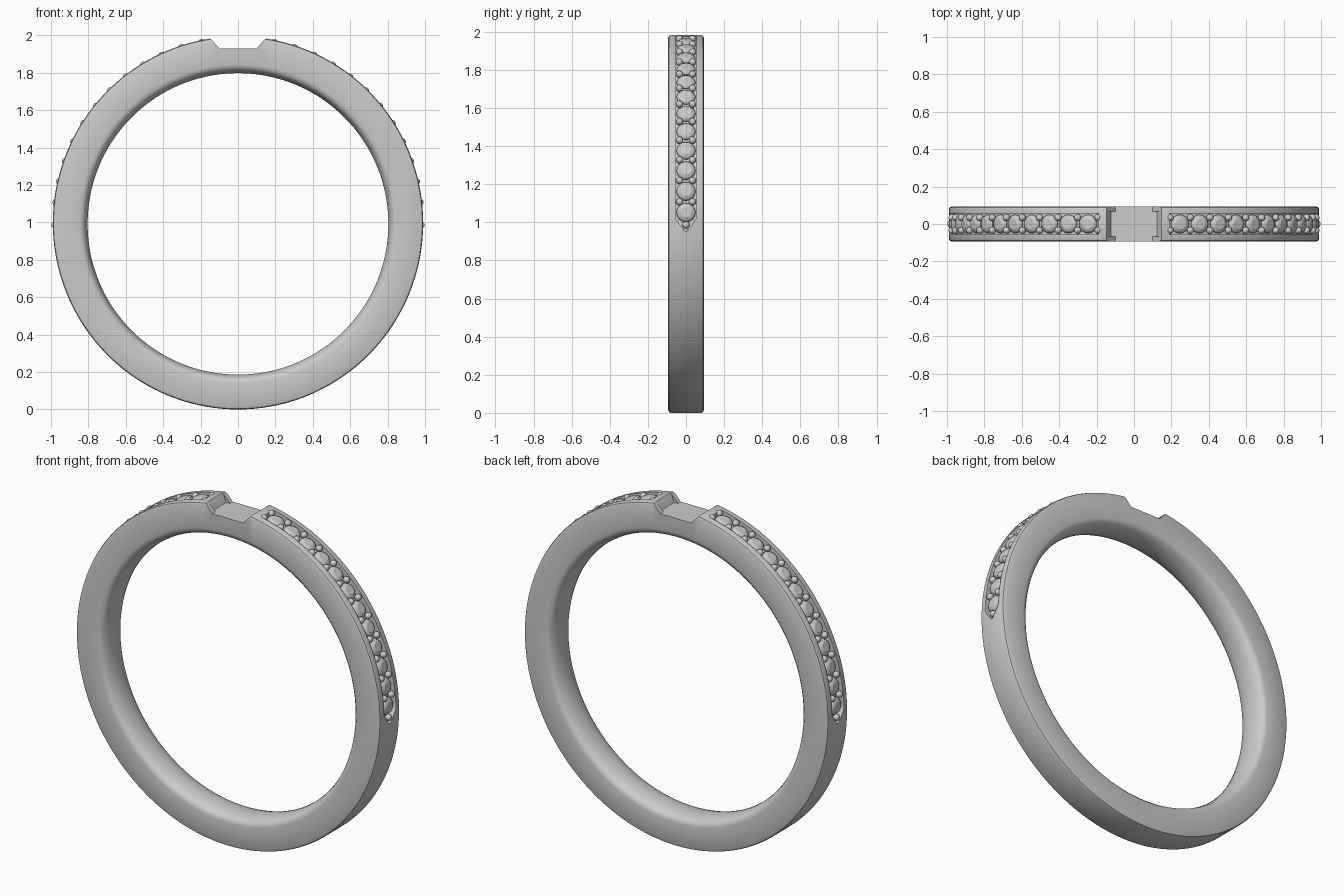
import bpy, bmesh
from math import cos, sin, pi, radians
from mathutils import Matrix, Vector

if "Cube" in bpy.data.objects:
    bpy.data.objects.remove(bpy.data.objects["Cube"])


def pos(a, d, y=0.0):
    """Point at angle a, offset d from the outer surface of the band."""
    return Vector(((0.99 + d) * cos(a), y,
                   0.997 + 0.027 * d + (0.997 + 1.027 * d) * sin(a)))


def finish(name, bm, angle=None):
    bmesh.ops.recalc_face_normals(bm, faces=bm.faces)
    me = bpy.data.meshes.new(name)
    bm.to_mesh(me)
    bm.free()
    ob = bpy.data.objects.new(name, me)
    bpy.context.collection.objects.link(ob)
    if angle:
        smooth(ob, angle)
    return ob


def smooth(ob, angle):
    bpy.ops.object.select_all(action='DESELECT')
    ob.select_set(True)
    bpy.context.view_layer.objects.active = ob
    bpy.ops.object.shade_smooth_by_angle(angle=radians(angle))


def loft(bm, rings, closed):
    """Skin closed cross-sections; cap the ends unless the loop is closed."""
    vs = [[bm.verts.new(p) for p in r] for r in rings]
    n, m = len(vs), len(vs[0])
    for i in range(n if closed else n - 1):
        a, b = vs[i], vs[(i + 1) % n]
        for j in range(m):
            k = (j + 1) % m
            bm.faces.new((a[j], a[k], b[k], b[j]))
    if not closed:
        bm.faces.new(vs[0])
        bm.faces.new(vs[-1])


def cut(target, cutter):
    cutter.hide_render = True
    mod = target.modifiers.new("cut", 'BOOLEAN')
    mod.operation = 'DIFFERENCE'
    mod.solver = 'EXACT'
    mod.object = cutter
    bpy.context.view_layer.objects.active = target
    bpy.ops.object.modifier_apply(modifier=mod.name)
    bpy.data.objects.remove(cutter)


# Band: comfort-fit cross-section swept round the finger
half = [(0, .079), (-.004, .089), (-.015, .094), (-.14, .094), (-.157, .09),
        (-.171, .076), (-.181, .046), (-.186, .018)]
profile = half + [(d, -y) for d, y in reversed(half)]
bm = bmesh.new()
N = 144
loft(bm, [[pos(2 * pi * i / N, d, y) for d, y in profile] for i in range(N)], True)
band = finish("band", bm)

# Top seat notch: full-width sloped cut plus a steeper central recess
for base, top, w in ((.10, .148, .2), (.122, .146, .066)):
    outline = [(-base, 1.931), (base, 1.931), (top, 1.984), (top + .03, 2.1),
               (-top - .03, 2.1), (-top, 1.984)]
    bm = bmesh.new()
    loft(bm, [[(x, y, z) for x, z in outline] for y in (-w, w)], False)
    cut(band, finish("notch_cutter", bm))

# Stone channels: square upper end, pointed lower end
for side in (1, -1):
    rings = []
    for i in range(41):
        e = -2.6 + i * (78.9 + 2.6) / 40
        w = min(.055, .004 + .051 * (e + 2.6) / 3.6)
        a = radians(e) if side == 1 else pi - radians(e)
        rings.append([pos(a, d, y) for d, y in
                      ((-.035, -w), (-.035, w), (.03, w), (.03, -w))])
    bm = bmesh.new()
    loft(bm, rings, False)
    cut(band, finish("channel_cutter", bm))
smooth(band, 35)


def frame(e, side, d, y=0.0):
    """Placement matrix with local z pointing outward from the band."""
    a = radians(e) if side == 1 else pi - radians(e)
    return Matrix.Translation(pos(a, d, y)) @ Matrix.Rotation(pi / 2 - a, 4, 'Y')


# Round stones (faceted) and the small bead prongs between them
STEP, FIRST, COUNT = 6.56, 3.2, 12
stones, beads = bmesh.new(), bmesh.new()
gem = [(.002, -.064, 0), (.05, -.024, 0), (.05, -.02, 0), (.042, -.009, .5), (.027, -.001, 0)]


def add_bead(e, side, y, r=.019):
    bmesh.ops.create_uvsphere(beads, u_segments=14, v_segments=8, radius=r,
                              matrix=frame(e, side, -.011, y))


for side in (1, -1):
    for i in range(COUNT):
        e = FIRST + i * STEP
        m = frame(e, side, 0)
        loft(stones, [[m @ Vector((r * cos((j + t) * pi / 8), r * sin((j + t) * pi / 8), z))
                       for j in range(16)] for r, z, t in gem], False)
        for y in (-.034, .034):
            add_bead(e + STEP / 2, side, y)
    add_bead(-.6, side, 0)
finish("stones", stones)
finish("bead_prongs", beads, 60)
